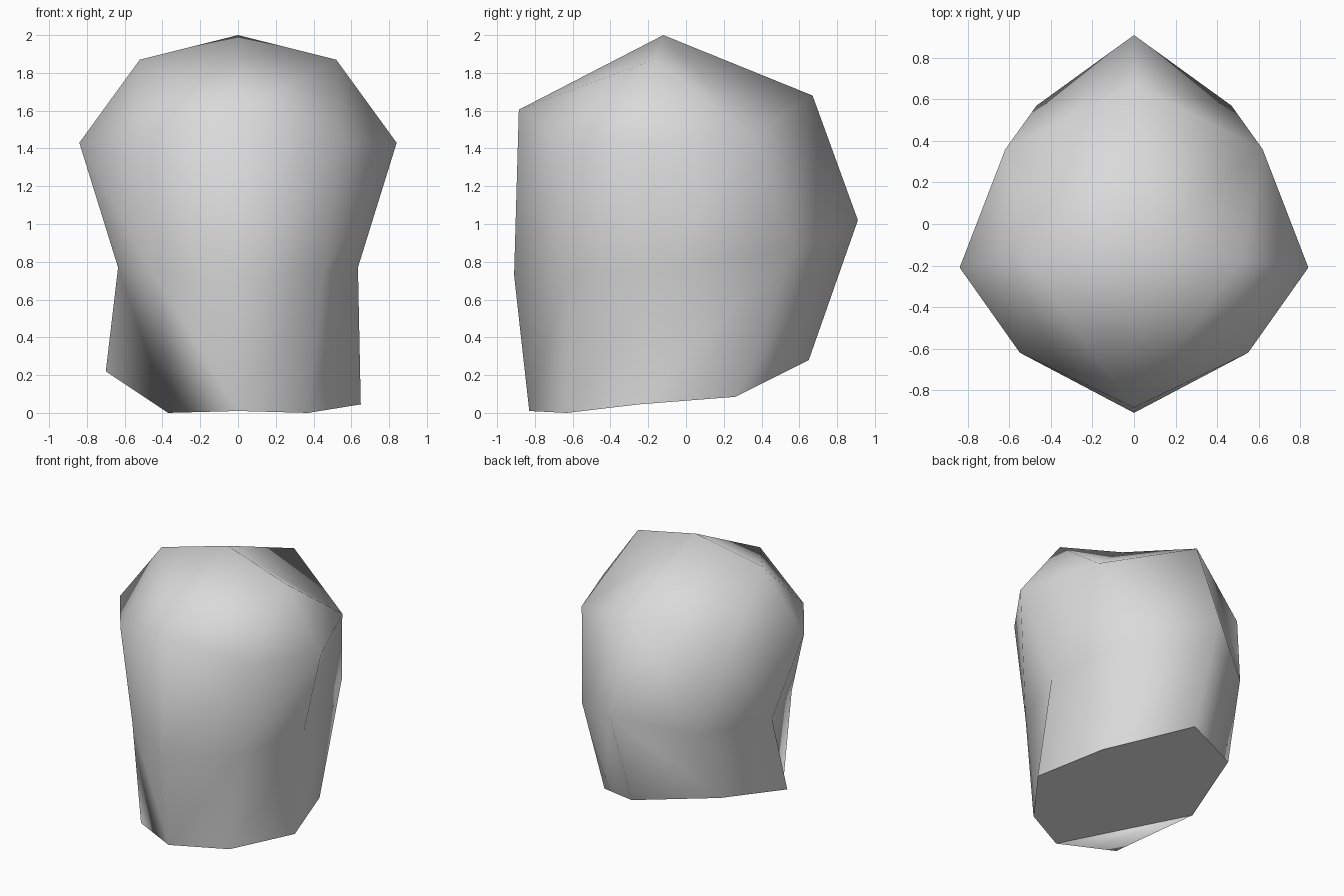
import bpy
import bmesh

default_cube = bpy.data.objects.get("Cube")
if default_cube:
    bpy.data.objects.remove(default_cube, do_unlink=True)


def make_material(name, color):
    material = bpy.data.materials.new(name)
    material.use_nodes = True
    material.diffuse_color = color
    material.node_tree.nodes["Principled BSDF"].inputs["Base Color"].default_value = color
    return material


# Five upright columns from front to back, each listed base, waist, shoulder
columns = {
    "front": [(0, -.83, .01), (0, -.91, .73), (0, -.885, 1.605)],
    "front_corner": [(.37, -.63, 0), (.45, -.62, .74), (.55, -.62, 1.43)],
    "side": [(.65, -.25, .045), (.635, -.12, .77), (.84, -.21, 1.43)],
    "back_corner": [(.5, .26, .085), (.47, .57, .86), (.62, .36, 1.47)],
    "back": [(0, .65, .28), (0, .91, 1.02), (0, .67, 1.68)],
}
crown_peak = (0, -.12, 2)
crown_corner = (.52, -.17, 1.87)

# The base is chipped upward on one side only
chipped_base = {"side": (-.7, -.21, .22), "back_corner": (-.54, .36, .33)}

bm = bmesh.new()
peak = bm.verts.new(crown_peak)
centre = {name: [bm.verts.new(p) for p in columns[name]] for name in ("front", "back")}
base_rings = {}

for sign in (1, -1):
    # Columns of this half, sharing the centre line
    half = {}
    for name, points in columns.items():
        if name in centre:
            half[name] = centre[name]
            continue
        placed = [(sign * x, y, z) for x, y, z in points]
        if sign < 0 and name in chipped_base:
            placed[0] = chipped_base[name]
        half[name] = [bm.verts.new(p) for p in placed]
    corner = bm.verts.new((sign * crown_corner[0], *crown_corner[1:]))

    # Wall panels between neighbouring columns
    order = list(half.values())
    for near, far in zip(order, order[1:]):
        for level in range(2):
            bm.faces.new((near[level], far[level], far[level + 1], near[level + 1]))

    # Crown panels
    front, front_corner, side, back_corner, back = [column[2] for column in order]
    bm.faces.new((front, front_corner, corner))
    bm.faces.new((front, corner, peak))
    bm.faces.new((front_corner, side, corner))
    bm.faces.new((side, back_corner, corner))
    bm.faces.new((corner, back_corner, peak))
    bm.faces.new((back_corner, back, peak))
    base_rings[sign] = [column[0] for column in order]

# Chipped corner panel, then the flat underside
right_ring, left_ring = base_rings[1], base_rings[-1]
bm.faces.new(left_ring[:3])
underside = bm.faces.new(right_ring + left_ring[3:1:-1])

bmesh.ops.recalc_face_normals(bm, faces=bm.faces[:])
for face in bm.faces:
    face.smooth = face is not underside
for edge in underside.edges:
    edge.smooth = False

mesh = bpy.data.meshes.new("faceted_body")
bm.to_mesh(mesh)
bm.free()
mesh.materials.append(make_material("light_grey", (.7, .7, .7, 1)))
body = bpy.data.objects.new("faceted_body", mesh)
bpy.context.collection.objects.link(body)
